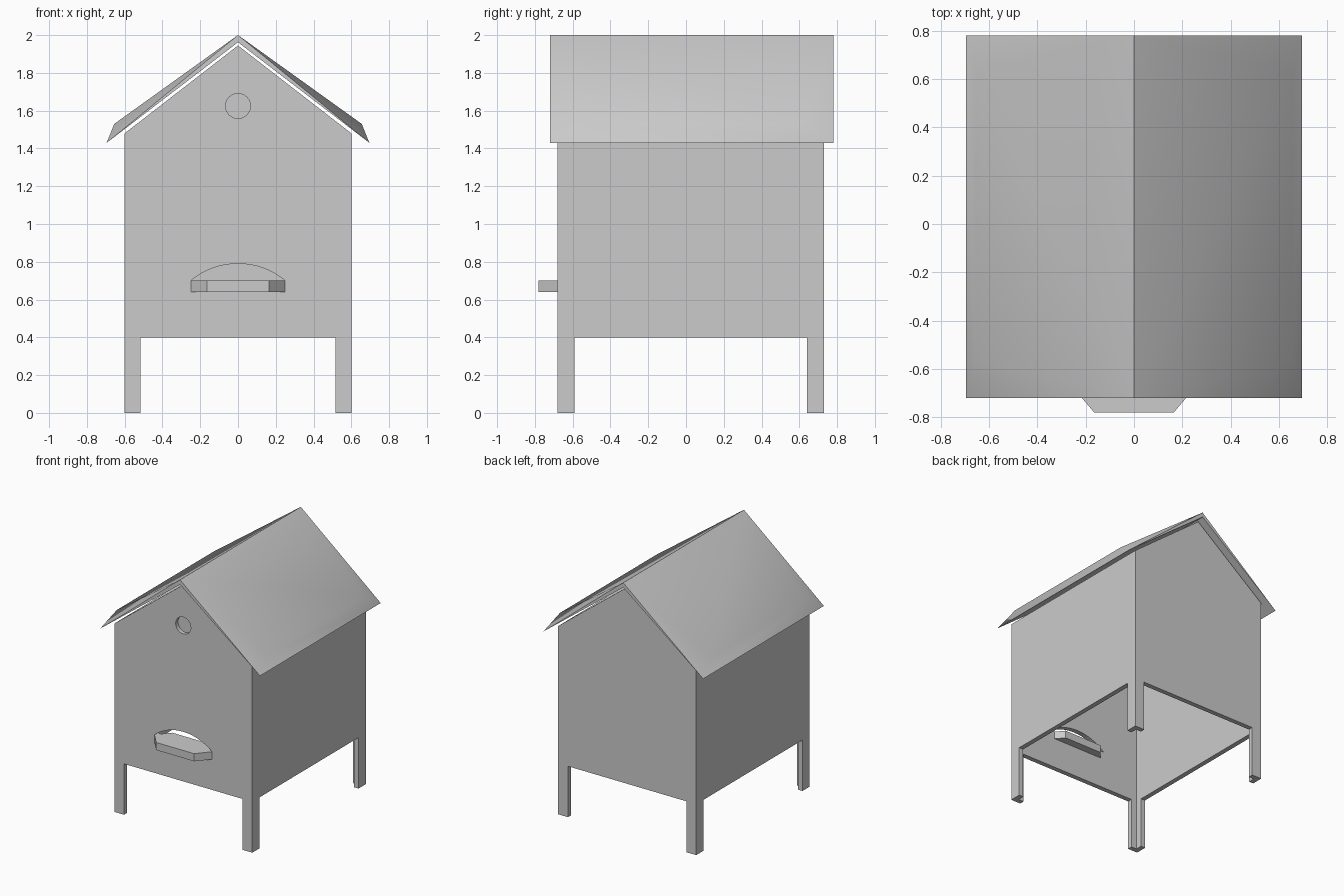
import bpy, bmesh, math

if "Cube" in bpy.data.objects:
    bpy.data.objects.remove(bpy.data.objects["Cube"])

T = 0.038                    # wall thickness
W, Y0, Y1 = 0.60, -0.68, 0.73


def make(name, verts, faces):
    me = bpy.data.meshes.new(name)
    me.from_pydata(verts, [], faces)
    bm = bmesh.new()
    bm.from_mesh(me)
    bmesh.ops.recalc_face_normals(bm, faces=bm.faces[:])
    bm.to_mesh(me)
    bm.free()
    ob = bpy.data.objects.new(name, me)
    bpy.context.collection.objects.link(ob)
    return ob


def prism(name, pts, axis, a, b):
    """Extrude a 2D outline along an axis from a to b."""
    def put(p, d):
        v = list(p)
        v.insert('xyz'.index(axis), d)
        return v
    n = len(pts)
    verts = [put(p, a) for p in pts] + [put(p, b) for p in pts]
    faces = [list(range(n)), list(range(n, 2 * n))]
    faces += [[i, (i + 1) % n, n + (i + 1) % n, n + i] for i in range(n)]
    return make(name, verts, faces)


def cut(ob, cutter):
    m = ob.modifiers.new("cut", 'BOOLEAN')
    m.object, m.operation, m.solver = cutter, 'DIFFERENCE', 'EXACT'
    bpy.context.view_layer.objects.active = ob
    bpy.ops.object.modifier_apply(modifier=m.name)
    bpy.data.objects.remove(cutter)


# gabled end walls whose corners run down as legs
half = [(0.515, 0.4), (0.515, 0), (W, 0), (W, 1.48)]
gable = half + [(0, 1.945)] + [(-x, z) for x, z in reversed(half)]
front = prism("front_wall", gable, 'y', Y0, Y0 + T)
prism("back_wall", gable, 'y', Y1 - T, Y1)

# side walls with the other half of each L-shaped leg
ya, yb = Y0 + T, Y1 - T
side = [(ya, 0), (Y0 + 0.09, 0), (Y0 + 0.09, 0.4), (Y1 - 0.09, 0.4),
        (Y1 - 0.09, 0), (yb, 0), (yb, 1.48), (ya, 1.48)]
for s, label in ((-1, "left"), (1, "right")):
    prism(label + "_wall", side, 'x', s * (W - T), s * W)

# arched entrance slot
arch_r = (0.25 ** 2 + 0.09 ** 2) / (2 * 0.09)
arch_a = math.asin(0.25 / arch_r)
arch = []
for i in range(17):
    a = arch_a * (1 - i / 8)
    arch.append((arch_r * math.sin(a), 0.79 - arch_r + arch_r * math.cos(a)))
cut(front, prism("slot_cutter", arch, 'y', Y0 - 0.1, Y0 + 0.1))

# shallow round recess under the ridge
ring = [(0.066 * math.cos(i * math.tau / 32), 1.625 + 0.066 * math.sin(i * math.tau / 32))
        for i in range(32)]
cut(front, prism("recess_cutter", ring, 'y', Y0 - 0.1, Y0 + 0.03))

# six-sided landing board passing through the front wall
board = [(0.25, Y0), (0.165, Y0 - 0.1), (-0.165, Y0 - 0.1),
         (-0.25, Y0), (-0.165, Y0 + 0.1), (0.165, Y0 + 0.1)]
prism("landing_board", board, 'z', 0.64, 0.70)

# roof: softly puffed slope with turned-down edges, mirrored at the ridge
r0, r1, inset = -0.72, 0.78, 0.15
verts = [(0, r0, 2), (0, r1, 2),
         (0.655, r0 + inset, 1.53), (0.655, r1 - inset, 1.53),
         (0.695, r0, 1.43), (0.695, r1, 1.43),
         (0, r0, 1.962), (0, r1, 1.962)]
faces = [(0, 2, 3, 1), (2, 4, 5, 3), (0, 4, 2), (1, 3, 5),
         (6, 7, 5, 4), (0, 6, 4), (1, 5, 7)]
roof = make("roof", verts, faces)
m = roof.modifiers.new("mirror", 'MIRROR')
m.use_clip = True
bpy.context.view_layer.objects.active = roof
roof.select_set(True)
bpy.ops.object.modifier_apply(modifier=m.name)
bpy.ops.object.shade_smooth_by_angle(angle=math.radians(55))
